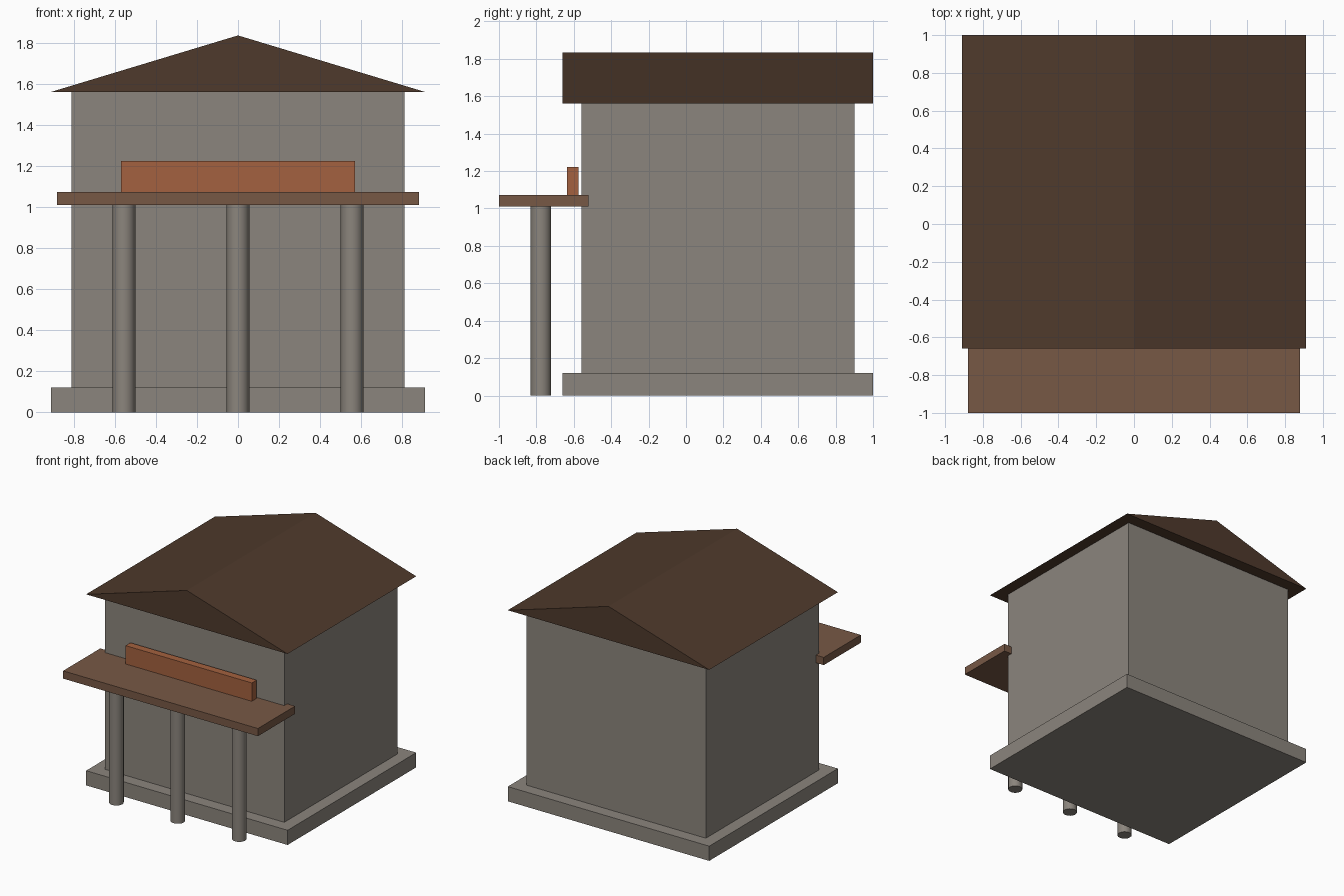
import bpy
import bmesh
import math

cube = bpy.data.objects.get("Cube")
if cube:
    bpy.data.objects.remove(cube, do_unlink=True)


def make_material(name, rgb):
    mat = bpy.data.materials.new(name)
    mat.use_nodes = True
    color = (*rgb, 1.0)
    mat.diffuse_color = color
    mat.node_tree.nodes["Principled BSDF"].inputs["Base Color"].default_value = color
    return mat


stone = make_material("warm grey stone", (0.26, 0.235, 0.205))
roof_brown = make_material("dark brown roof", (0.078, 0.042, 0.025))
wood = make_material("brown wood", (0.185, 0.098, 0.06))
orange = make_material("burnt orange", (0.37, 0.12, 0.05))


def finish(name, bm, mat):
    bmesh.ops.recalc_face_normals(bm, faces=bm.faces)
    mesh = bpy.data.meshes.new(name)
    bm.to_mesh(mesh)
    bm.free()
    mesh.materials.append(mat)
    obj = bpy.data.objects.new(name, mesh)
    bpy.context.collection.objects.link(obj)
    return obj


def extrude_profile(name, points, y0, y1, mat):
    """Extrude an (x, z) profile from y0 to y1."""
    bm = bmesh.new()
    face = bm.faces.new([bm.verts.new((x, y0, z)) for x, z in points])
    new = bmesh.ops.extrude_face_region(bm, geom=[face])["geom"]
    verts = [v for v in new if isinstance(v, bmesh.types.BMVert)]
    bmesh.ops.translate(bm, verts=verts, vec=(0, y1 - y0, 0))
    return finish(name, bm, mat)


def block(name, half, y0, y1, z0, z1, mat):
    outline = [(-half, z0), (half, z0), (half, z1), (-half, z1)]
    return extrude_profile(name, outline, y0, y1, mat)


def column(name, x, y, radius, height, mat):
    bm = bmesh.new()
    bmesh.ops.create_cone(bm, cap_ends=True, segments=16, radius1=radius,
                          radius2=radius, depth=height)
    bmesh.ops.translate(bm, verts=bm.verts, vec=(x, y, height / 2))
    obj = finish(name, bm, mat)
    bpy.ops.object.select_all(action="DESELECT")
    obj.select_set(True)
    bpy.context.view_layer.objects.active = obj
    bpy.ops.object.shade_smooth_by_angle(angle=math.radians(35))


# Building body
block("foundation", 0.91, -0.66, 1.0, 0.0, 0.12, stone)
block("walls", 0.81, -0.56, 0.90, 0.12, 1.56, stone)

# Gable roof
extrude_profile("roof", [(-0.91, 1.56), (0.91, 1.56), (0.0, 1.835)], -0.66, 1.0, roof_brown)

# Porch canopy with its sign board
block("porch_canopy", 0.88, -1.0, -0.52, 1.01, 1.073, wood)
block("sign_board", 0.57, -0.636, -0.574, 1.073, 1.223, orange)

# Porch columns
for side, x in (("right", -0.555), ("middle", 0.0), ("left", 0.555)):
    column("porch_column_" + side, x, -0.776, 0.055, 1.01, stone)
